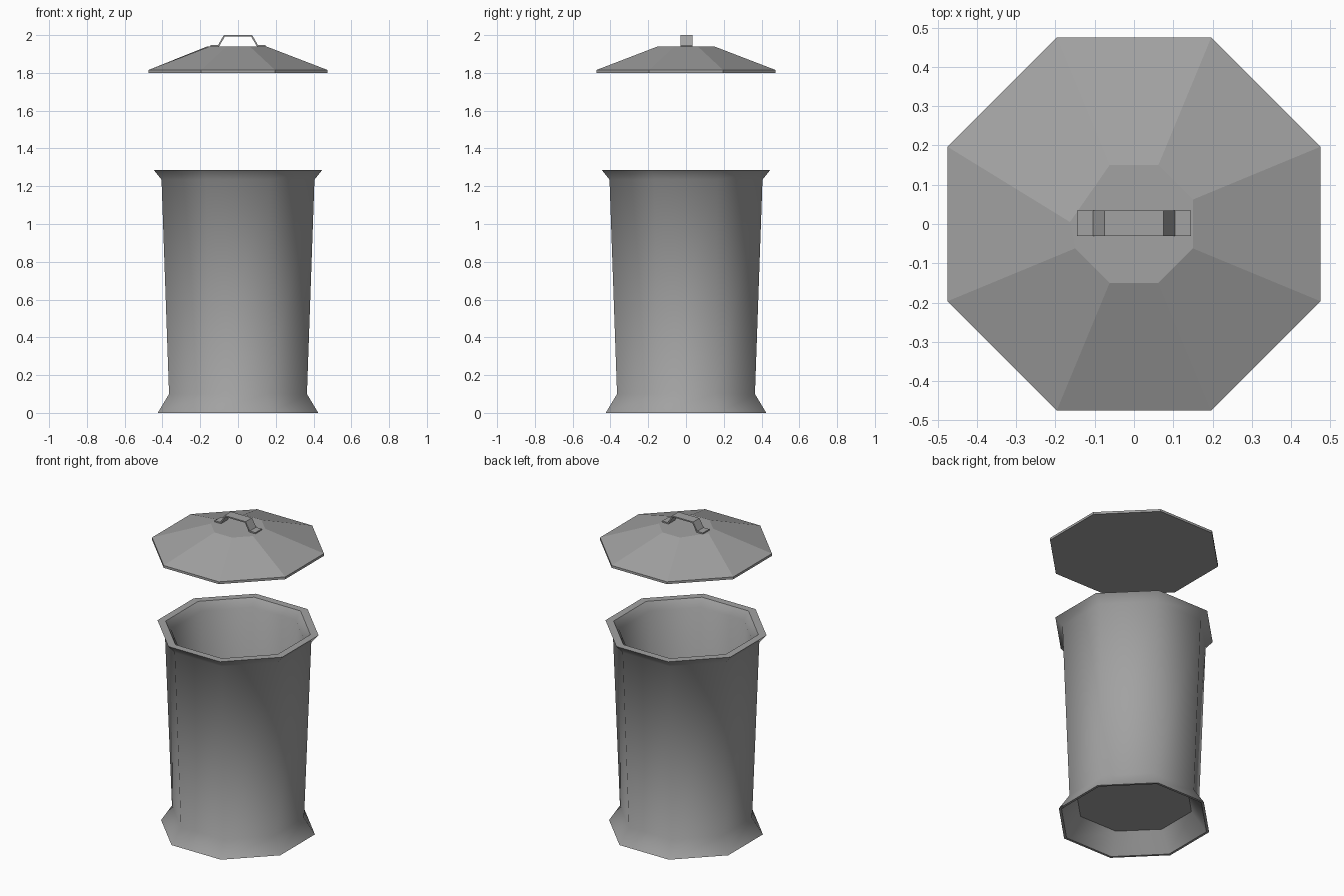
import bpy, bmesh, math

cube = bpy.data.objects.get("Cube")
if cube:
    bpy.data.objects.remove(cube, do_unlink=True)

SIDES = 8
CORNER = 1 / math.cos(math.pi / SIDES)  # flat-to-flat radius -> corner radius

metal = bpy.data.materials.new("galvanised grey")
GREY = (0.36, 0.36, 0.36, 1)
metal.use_nodes = True
metal.diffuse_color = GREY
metal.node_tree.nodes["Principled BSDF"].inputs["Base Color"].default_value = GREY


def finish(name, bm):
    bmesh.ops.recalc_face_normals(bm, faces=bm.faces)
    mesh = bpy.data.meshes.new(name)
    bm.to_mesh(mesh)
    bm.free()
    mesh.materials.append(metal)
    obj = bpy.data.objects.new(name, mesh)
    bpy.context.collection.objects.link(obj)
    return obj


def octagon_lathe(name, profile, tweak=None):
    """Spin (flat radius, height) points into eight sides, capping both ends."""
    bm = bmesh.new()
    rings = []
    for r, z in profile:
        ring = []
        for i in range(SIDES):
            a = (i + 0.5) * math.tau / SIDES
            ring.append(bm.verts.new((r * CORNER * math.cos(a), r * CORNER * math.sin(a), z)))
        rings.append(ring)
    for low, high in zip(rings, rings[1:]):
        for i in range(SIDES):
            j = (i + 1) % SIDES
            bm.faces.new((low[i], low[j], high[j], high[i]))
    bm.faces.new(rings[0])
    bm.faces.new(rings[-1])
    if tweak:
        tweak(rings)
    return finish(name, bm)


# Bin: raised underside, flared foot, tapered wall, flared rim, inside and floor
bin_body = octagon_lathe("bin_body", [
    (0.325, 0.12), (0.41, 0.0), (0.425, 0.0), (0.365, 0.10), (0.405, 1.235),
    (0.445, 1.285), (0.40, 1.285), (0.37, 1.235), (0.325, 0.14)])
bpy.ops.object.select_all(action='DESELECT')
bpy.context.view_layer.objects.active = bin_body
bin_body.select_set(True)
bpy.ops.object.shade_smooth_by_angle(angle=math.radians(50))


# Lid: flat underside, thin edge, sloped panels, small top with one bent corner
def bend_corner(rings):
    rings[-1][3].co.x, rings[-1][3].co.y = -0.163, 0.005


octagon_lathe("lid", [(0.475, 1.80), (0.475, 1.815), (0.15, 1.94)], bend_corner)

# Handle: folded strip with two feet
half = [(0.075, 2.0), (0.105, 1.948), (0.145, 1.948)]
path = [(-x, z) for x, z in reversed(half)] + half
inner = [(0.07, 1.992), (0.10, 1.94), (0.145, 1.94)]
under = inner[::-1] + [(-x, z) for x, z in inner]
under.reverse()
bm = bmesh.new()
strips = []
for y in (-0.03, 0.035):
    strips.append([[bm.verts.new((x, y, z)) for x, z in line] for line in (path, under)])
(front_top, front_low), (back_top, back_low) = strips
# both lines run left to right
front_low.sort(key=lambda v: v.co.x)
back_low.sort(key=lambda v: v.co.x)
for i in range(len(path) - 1):
    for a, b in ((front_top, back_top), (back_top, back_low),
                 (back_low, front_low), (front_low, front_top)):
        bm.faces.new((a[i], a[i + 1], b[i + 1], b[i]))
for i in (0, -1):
    bm.faces.new((front_top[i], back_top[i], back_low[i], front_low[i]))
finish("lid_handle", bm)
